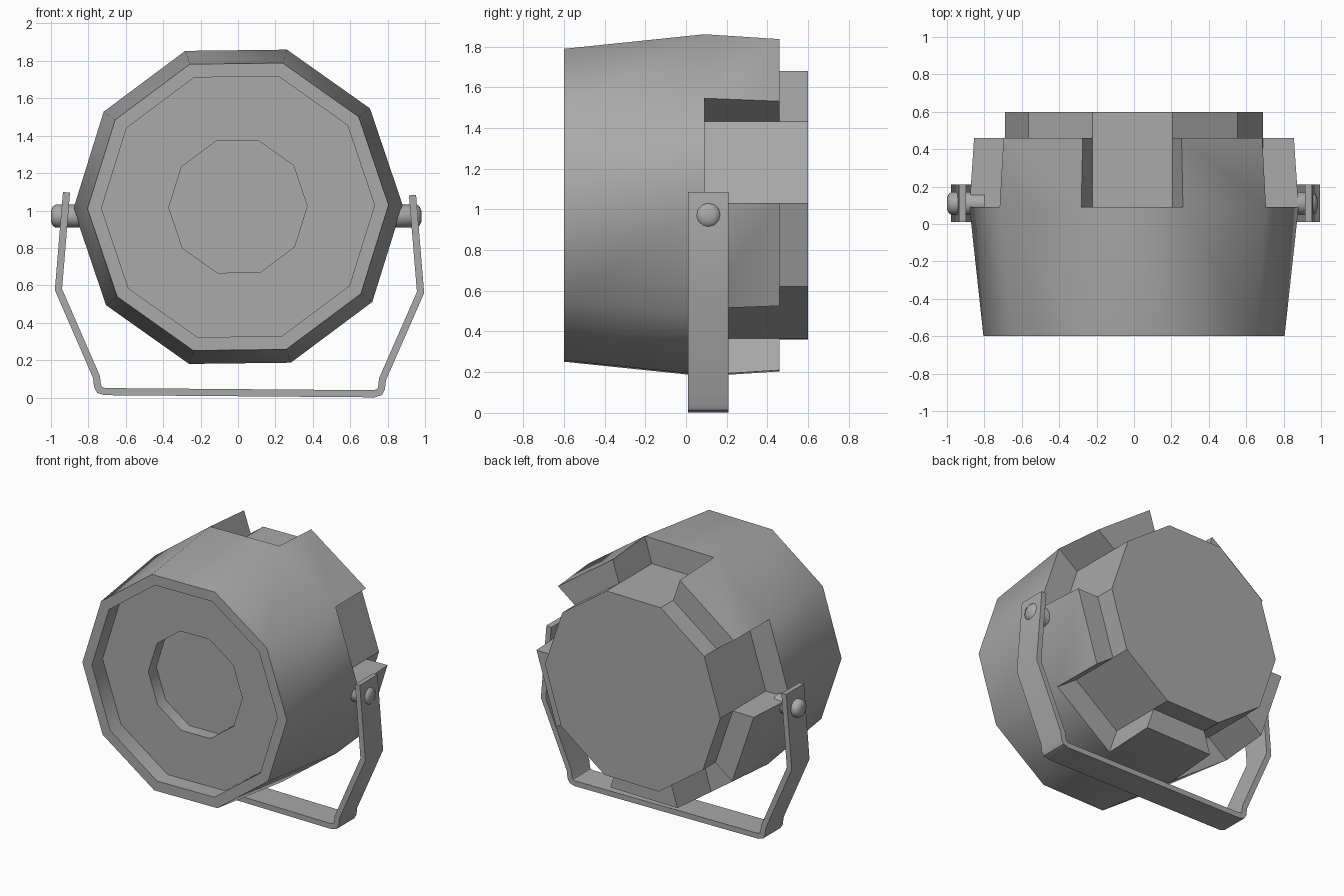
import bpy, bmesh
from math import cos, sin, pi, radians
from mathutils import Vector

cube = bpy.data.objects.get("Cube")
if cube:
    bpy.data.objects.remove(cube)

grey = bpy.data.materials.new("mid_grey")
grey.use_nodes = True
grey.diffuse_color = (0.4, 0.4, 0.4, 1)
grey.node_tree.nodes["Principled BSDF"].inputs["Base Color"].default_value = (0.4, 0.4, 0.4, 1)

SIDES = 10
CENTRE_Z = 1.02
TWIST = radians(0.7)


def ring(bm, r, y):
    """Decagon of vertices around the housing axis."""
    angles = [TWIST + 2 * pi * i / SIDES for i in range(SIDES)]
    return [bm.verts.new((r * cos(a), y, CENTRE_Z + r * sin(a))) for a in angles]


def bridge(bm, a, b):
    n = len(a)
    for i in range(n):
        j = (i + 1) % n
        bm.faces.new((a[i], a[j], b[j], b[i]))


def finish(bm, name, smooth=0):
    bmesh.ops.recalc_face_normals(bm, faces=bm.faces)
    mesh = bpy.data.meshes.new(name)
    bm.to_mesh(mesh)
    bm.free()
    mesh.materials.append(grey)
    obj = bpy.data.objects.new(name, mesh)
    bpy.context.collection.objects.link(obj)
    if smooth:
        bpy.ops.object.select_all(action='DESELECT')
        obj.select_set(True)
        bpy.context.view_layer.objects.active = obj
        bpy.ops.object.shade_smooth_by_angle(angle=radians(smooth))
    return obj


# Housing: stepped front recess, flared shell, five raised rear ribs
CORE_R = 0.69
bm = bmesh.new()
profile = [(0.37, -0.39), (0.37, -0.48), (0.73, -0.48), (0.73, -0.6),
           (0.805, -0.6), (0.88, 0.09)]
rings = [ring(bm, r, y) for r, y in profile]
bm.faces.new(rings[0])
for a, b in zip(rings, rings[1:]):
    bridge(bm, a, b)
outer, inner = rings[-1], ring(bm, CORE_R, 0.09)
outer_end, inner_end = ring(bm, 0.855, 0.46), ring(bm, CORE_R, 0.46)
for i in range(SIDES):
    j = (i + 1) % SIDES
    if i % 2 == 0:  # open notch
        bm.faces.new((outer[i], outer[j], inner[j], inner[i]))
    else:           # rib with side walls
        bm.faces.new((outer[i], outer[j], outer_end[j], outer_end[i]))
        bm.faces.new((outer_end[i], outer_end[j], inner_end[j], inner_end[i]))
        for k in (i, j):
            bm.faces.new((outer[k], outer_end[k], inner_end[k], inner[k]))
bm.faces.new(inner)
finish(bm, "housing", 40)

# Rear core: flat-sided plug through the ribs
bm = bmesh.new()
front, back = ring(bm, CORE_R, 0.09), ring(bm, CORE_R, 0.6)
bridge(bm, front, back)
bm.faces.new(front)
bm.faces.new(back)
finish(bm, "rear_core")

# Mounting bracket: bent strip, very slightly tilted
half = [(0.925, 1.09), (0.968, 0.57), (0.765, 0.105), (0.759, 0.055),
        (0.748, 0.035), (0.72, 0.026)]
path = [Vector((x, z)) for x, z in half]
path += [Vector((-x, z)) for x, z in reversed(half)]
path = [Vector((p.x + 0.008, p.y - 0.008 * p.x)) for p in path]
bm = bmesh.new()
sections = []
for i, p in enumerate(path):
    d_in = (p - path[max(i - 1, 0)]).normalized()
    d_out = (path[min(i + 1, len(path) - 1)] - p).normalized()
    d = (d_in + d_out).normalized()
    side = Vector((-d.y, d.x))
    ref = d_out if d_out.length else d_in
    side *= 0.019 / max(d.dot(ref), 0.5)
    sections.append([bm.verts.new((p.x + s * side.x, y, p.y + s * side.y))
                     for s, y in ((-1, 0.01), (1, 0.01), (1, 0.21), (-1, 0.21))])
for a, b in zip(sections, sections[1:]):
    bridge(bm, a, b)
bm.faces.new(sections[0])
bm.faces.new(sections[-1])
finish(bm, "bracket", 30)


# Pivot bolts: round shaft with a domed head outside the bracket
def bolt(name, s, tip):
    bm = bmesh.new()
    prev = None
    for r, x in ((0.062, 0.8), (0.062, tip - 0.025), (0.052, tip - 0.01), (0.03, tip)):
        loop = [bm.verts.new((s * x, 0.11 + r * cos(2 * pi * i / 12),
                              0.97 + r * sin(2 * pi * i / 12))) for i in range(12)]
        if prev:
            bridge(bm, prev, loop)
        else:
            bm.faces.new(loop)
        prev = loop
    bm.faces.new(prev)
    finish(bm, name, 50)


bolt("left_bolt", 1, 0.98)
bolt("right_bolt", -1, 1.0)
